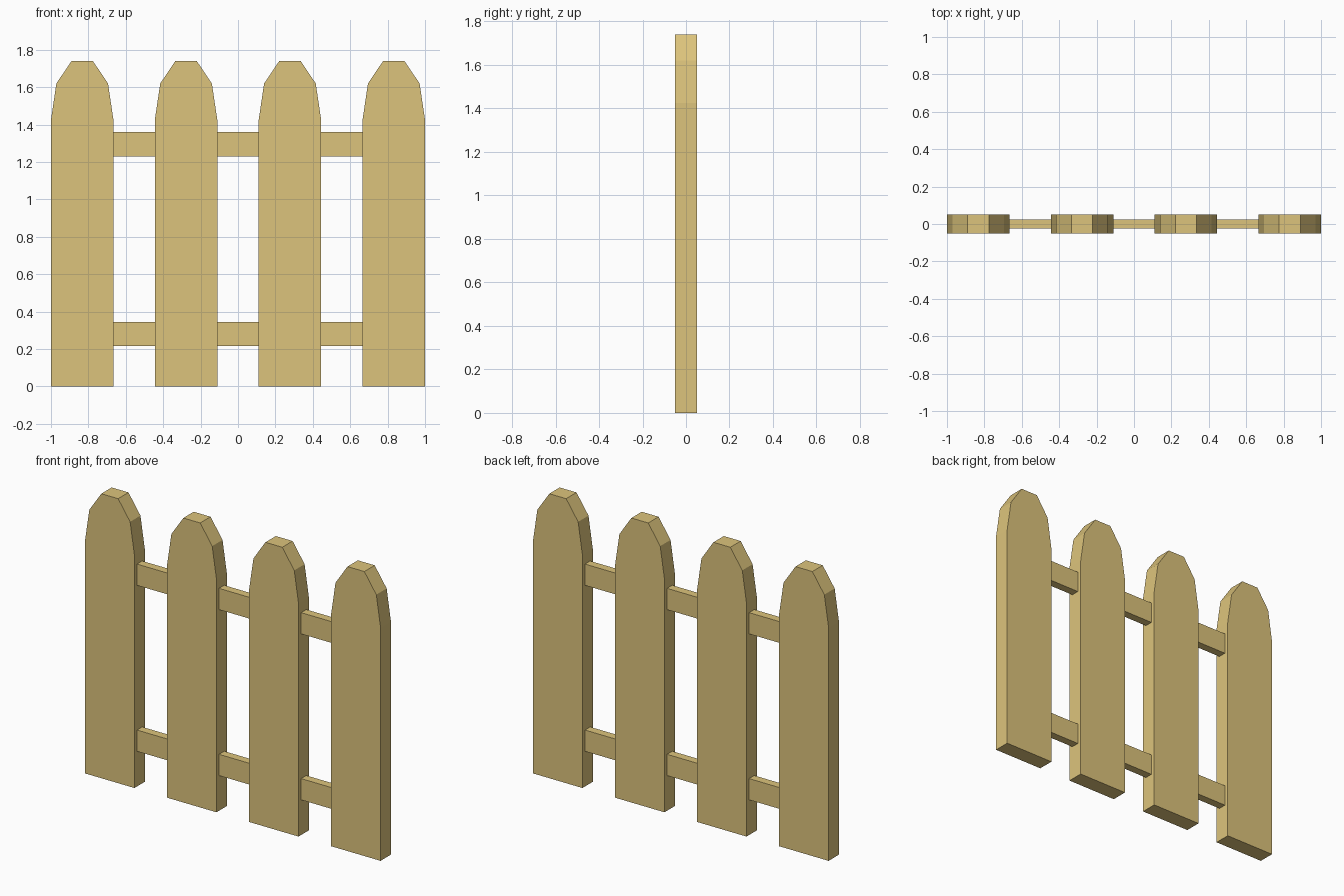
import bpy
import bmesh

if "Cube" in bpy.data.objects:
    bpy.data.objects.remove(bpy.data.objects["Cube"])

wood = bpy.data.materials.new("pale_wood")
wood.diffuse_color = (0.72, 0.55, 0.20, 1)
wood.use_nodes = True
wood.node_tree.nodes["Principled BSDF"].inputs["Base Color"].default_value = wood.diffuse_color


def extruded(name, outline, depth, x=0, z=0):
    """Extrude an x-z outline symmetrically along y."""
    bm = bmesh.new()
    face = bm.faces.new([bm.verts.new((px, -depth / 2, pz)) for px, pz in outline])
    result = bmesh.ops.extrude_face_region(bm, geom=[face])
    verts = [v for v in result["geom"] if isinstance(v, bmesh.types.BMVert)]
    bmesh.ops.translate(bm, verts=verts, vec=(0, depth, 0))
    bmesh.ops.recalc_face_normals(bm, faces=bm.faces)
    mesh = bpy.data.meshes.new(name)
    bm.to_mesh(mesh)
    bm.free()
    mesh.materials.append(wood)
    obj = bpy.data.objects.new(name, mesh)
    obj.location = (x, 0, z)
    bpy.context.collection.objects.link(obj)
    return obj


# Pickets with faceted rounded tops
half = [(0.167, 0), (0.167, 1.425), (0.138, 1.62), (0.057, 1.74)]
picket_outline = half + [(-x, z) for x, z in reversed(half)]
for i in range(4):
    extruded(f"picket_{i + 1}", picket_outline, 0.10, x=-0.833 + i * 0.5553)

# Two thinner rails running through the pickets
rail_outline = [(-0.8, -0.065), (0.8, -0.065), (0.8, 0.065), (-0.8, 0.065)]
for name, z in (("lower_rail", 0.28), ("upper_rail", 1.295)):
    extruded(name, rail_outline, 0.05, z=z)
